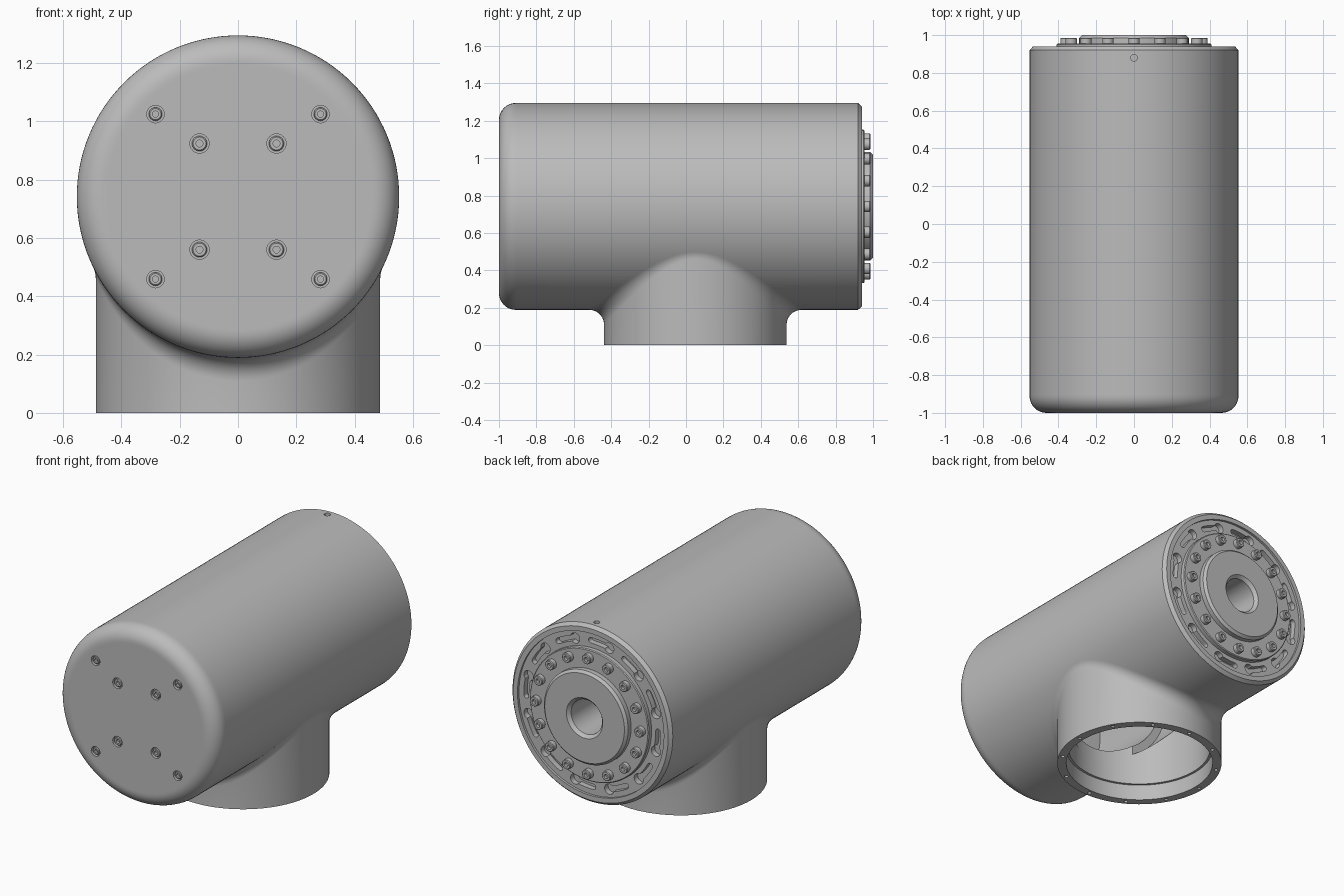
import bpy, bmesh
from math import pi, sin, cos, sqrt, radians
from mathutils import Matrix, Vector

cube = bpy.data.objects.get("Cube")
if cube:
    bpy.data.objects.remove(cube, do_unlink=True)

R, AXIS_Z = 0.553, 0.742          # barrel radius and axis height
NECK_R, NECK_Y, FILLET = 0.488, 0.05, 0.08
BORE, SEGS = 0.42, 128

grey = bpy.data.materials.new("machined grey")
grey.use_nodes = True
grey.diffuse_color = (0.5, 0.5, 0.5, 1)
grey.node_tree.nodes["Principled BSDF"].inputs["Base Color"].default_value = (0.5, 0.5, 0.5, 1)

BACKWARD = Matrix.Translation((0, 0, AXIS_Z)) @ Matrix.Rotation(-pi / 2, 4, 'X')
FORWARD = Matrix.Translation((0, 0, AXIS_Z)) @ Matrix.Rotation(pi / 2, 4, 'X')


def finish(bm, name):
    bmesh.ops.recalc_face_normals(bm, faces=bm.faces)
    mesh = bpy.data.meshes.new(name)
    bm.to_mesh(mesh)
    bm.free()
    mesh.materials.append(grey)
    obj = bpy.data.objects.new(name, mesh)
    bpy.context.collection.objects.link(obj)
    return obj


def lathe(name, profile, matrix, segs=SEGS, closed=False):
    """Revolve (radius, height) points, then place the result."""
    bm = bmesh.new()
    verts = [bm.verts.new((r, 0, h)) for r, h in profile]
    edges = [bm.edges.new(p) for p in zip(verts, verts[1:])]
    if closed:
        edges.append(bm.edges.new((verts[-1], verts[0])))
    bmesh.ops.spin(bm, geom=verts + edges, cent=(0, 0, 0), axis=(0, 0, 1),
                   angle=2 * pi, steps=segs)
    bmesh.ops.remove_doubles(bm, verts=bm.verts, dist=1e-5)
    bm.transform(matrix)
    return finish(bm, name)


def activate(obj):
    bpy.ops.object.select_all(action='DESELECT')
    obj.select_set(True)
    bpy.context.view_layer.objects.active = obj


def cut(target, cutter):
    cutter.hide_render = True
    mod = target.modifiers.new("cut", 'BOOLEAN')
    mod.operation, mod.solver, mod.object = 'DIFFERENCE', 'EXACT', cutter
    activate(target)
    bpy.ops.object.modifier_apply(modifier=mod.name)
    bpy.data.objects.remove(cutter, do_unlink=True)


def drills(places, segs=24):
    """One cutter made of cylinders: (matrix, radius, half depth)."""
    bm = bmesh.new()
    for matrix, r, d in places:
        bmesh.ops.create_cone(bm, cap_ends=True, segments=segs, radius1=r,
                              radius2=r, depth=2 * d, matrix=matrix)
    return finish(bm, "drills")


def polar(radius, angle, height):
    return Matrix.Translation((radius * cos(angle), radius * sin(angle), height))


# Barrel: rounded front, chamfered rim and recessed ring at the back
E = 0.09
arc = [(R - E + E * sin(a), -1 + E - E * cos(a)) for a in (k * pi / 20 for k in range(11))]
barrel = lathe("barrel", [(0, -1), (R - E - 0.01, -1)] + arc + [
    (R, -0.9), (R, 0.92), (0.535, 0.94), (0.505, 0.94), (0.505, 0.925),
    (0.112, 0.925), (0.112, 0.65), (0, 0.65)], BACKWARD)

# Hollow inside, with a shoulder, opened downward through the neck
cut(barrel, lathe("cavity", [(0, -0.85), (0.45, -0.85), (0.45, -0.3),
                             (0.5, -0.3), (0.5, 0.6), (0, 0.6)], BACKWARD))
cut(barrel, drills([(Matrix.Translation((0, NECK_Y, 0.2)), BORE + 0.004, 0.4)], SEGS))

# Counterbores for front screws, and drain holes at top and bottom
screws = [(sx * x, sz * z, r) for x, z, r in ((0.283, 0.283, 0.03), (0.132, 0.182, 0.033))
          for sx in (-1, 1) for sz in (-1, 1)]
cut(barrel, drills([(FORWARD @ Matrix.Translation((x, z, 1)), r, 0.02) for x, z, r in screws]))
cut(barrel, drills([(Matrix.Translation((0, 0.88, AXIS_Z + s * R)), 0.018, 0.03) for s in (-1, 1)]))

# Keyhole slots around the back: round entries, then curved tails
SLOTS, SLOT_R, HALF = 12, 0.455, 0.017
turns = [2 * pi * (k + 0.5) / SLOTS for k in range(SLOTS)]
cut(barrel, drills([(BACKWARD @ polar(SLOT_R, a, 0.925), 0.032, 0.035) for a in turns]))
bm = bmesh.new()
for a in turns:
    sweep = [a + radians(16) * k / 8 for k in range(9)]
    tip = Vector((SLOT_R * cos(sweep[-1]), SLOT_R * sin(sweep[-1]), 0.89))
    outline = [polar(SLOT_R + HALF, s, 0.89).translation for s in sweep]
    for k in range(1, 8):
        s = sweep[-1] + pi * k / 8
        outline.append(tip + Vector((cos(s), sin(s), 0)) * HALF)
    outline += [polar(SLOT_R - HALF, s, 0.89).translation for s in reversed(sweep)]
    face = bm.faces.new([bm.verts.new(p) for p in outline])
    out = bmesh.ops.extrude_face_region(bm, geom=[face])
    bmesh.ops.translate(bm, vec=(0, 0, 0.07),
                        verts=[g for g in out["geom"] if isinstance(g, bmesh.types.BMVert)])
bm.transform(BACKWARD)
cut(barrel, finish(bm, "slot_tails"))

# Neck: straight tube whose top flares into the barrel with a rolling fillet
bm = bmesh.new()
rings = []
for i in range(SEGS):
    t = 2 * pi * i / SEGS
    out = Vector((cos(t), sin(t), 0))
    base = Vector((0, NECK_Y, 0))
    ball = base + out * (NECK_R + FILLET)
    ball.z = AXIS_Z - sqrt((R + FILLET) ** 2 - ball.x ** 2)
    to_neck = -out
    to_barrel = Vector((-ball.x, 0, AXIS_Z - ball.z)).normalized()
    column = [base + out * NECK_R, ball + to_neck * FILLET]
    column += [ball + to_neck.slerp(to_barrel, k / 10) * FILLET for k in range(1, 11)]
    top = base + out * BORE
    top.z = AXIS_Z - sqrt(0.53 ** 2 - top.x ** 2)
    column += [top, base + out * BORE + Vector((0, 0, 0.1)),
               base + out * 0.435 + Vector((0, 0, 0.1)), base + out * 0.435]
    rings.append([bm.verts.new(p) for p in column])
for i, ring in enumerate(rings):
    nxt = rings[(i + 1) % SEGS]
    for j in range(len(ring)):
        k = (j + 1) % len(ring)
        bm.faces.new((ring[j], nxt[j], nxt[k], ring[k]))
neck = finish(bm, "neck")
cut(neck, drills([(Matrix.Translation((0, NECK_Y, 0)) @ polar(0.462, 2 * pi * k / 12, 0), 0.011, 0.06)
                  for k in range(12)], 16))

# Output flange with raised hub and centre bore
flange = lathe("output_flange", [
    (0.107, 0.66), (0.107, 0.98), (0.125, 1.0), (0.275, 1.0), (0.29, 0.985),
    (0.29, 0.955), (0.405, 0.955), (0.41, 0.95), (0.41, 0.9), (0.112, 0.9)],
    BACKWARD, closed=True)

parts = [barrel, neck, flange]


# Socket-head screws
def screw(name, r, base, top, matrix):
    socket = r * 0.45
    parts.append(lathe(name, [
        (0, top - 0.018), (socket, top - 0.018), (socket, top), (r - 0.004, top),
        (r, top - 0.004), (r, base), (0, base)], matrix, 24))


for n, (x, z, r) in enumerate(screws):
    screw(f"front_screw_{n + 1}", r - 0.007, 0.975, 0.996,
          FORWARD @ Matrix.Translation((x, z, 0)))
for n in range(16):
    screw(f"flange_bolt_{n + 1}", 0.03, 0.945, 0.986, BACKWARD @ polar(0.36, n * pi / 8, 0))

# Smooth shading with crisp edges
for part in parts:
    activate(part)
    bpy.ops.object.shade_smooth_by_angle(angle=radians(30))
